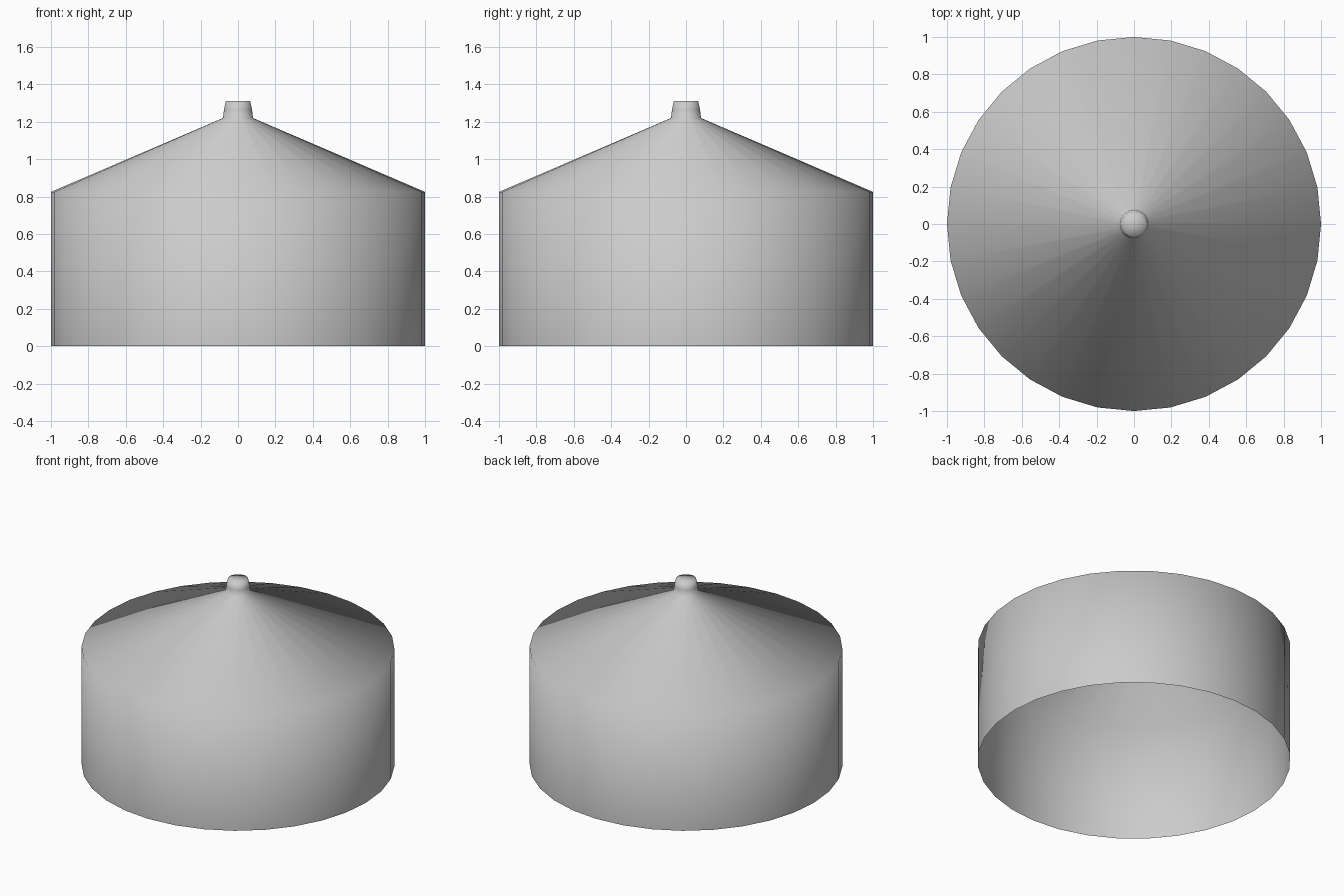
import bpy, bmesh
from math import cos, sin, tau

if "Cube" in bpy.data.objects:
    bpy.data.objects.remove(bpy.data.objects["Cube"])

SIDES = 32
# (radius, height): wall, conical roof, then tapered cap, open at the bottom
PROFILE = [(1.0, 0.0), (1.0, 0.825), (0.08, 1.22), (0.075, 1.265), (0.065, 1.312)]

bm = bmesh.new()


def ring(radius, z):
    return [bm.verts.new((radius * cos(tau * i / SIDES), radius * sin(tau * i / SIDES), z))
            for i in range(SIDES)]


# Wall, roof and cap sides
rings = [ring(r, z) for r, z in PROFILE]
for low, high in zip(rings, rings[1:]):
    for i in range(SIDES):
        j = (i + 1) % SIDES
        bm.faces.new((low[i], low[j], high[j], high[i]))

# Closed top of the cap
centre = bm.verts.new((0, 0, PROFILE[-1][1]))
for i in range(SIDES):
    bm.faces.new((rings[-1][i], rings[-1][(i + 1) % SIDES], centre))

# Smooth shading across the whole shell
for face in bm.faces:
    face.smooth = True

mesh = bpy.data.meshes.new("round_tent")
bm.to_mesh(mesh)
bm.free()
bpy.context.collection.objects.link(bpy.data.objects.new("round_tent", mesh))
